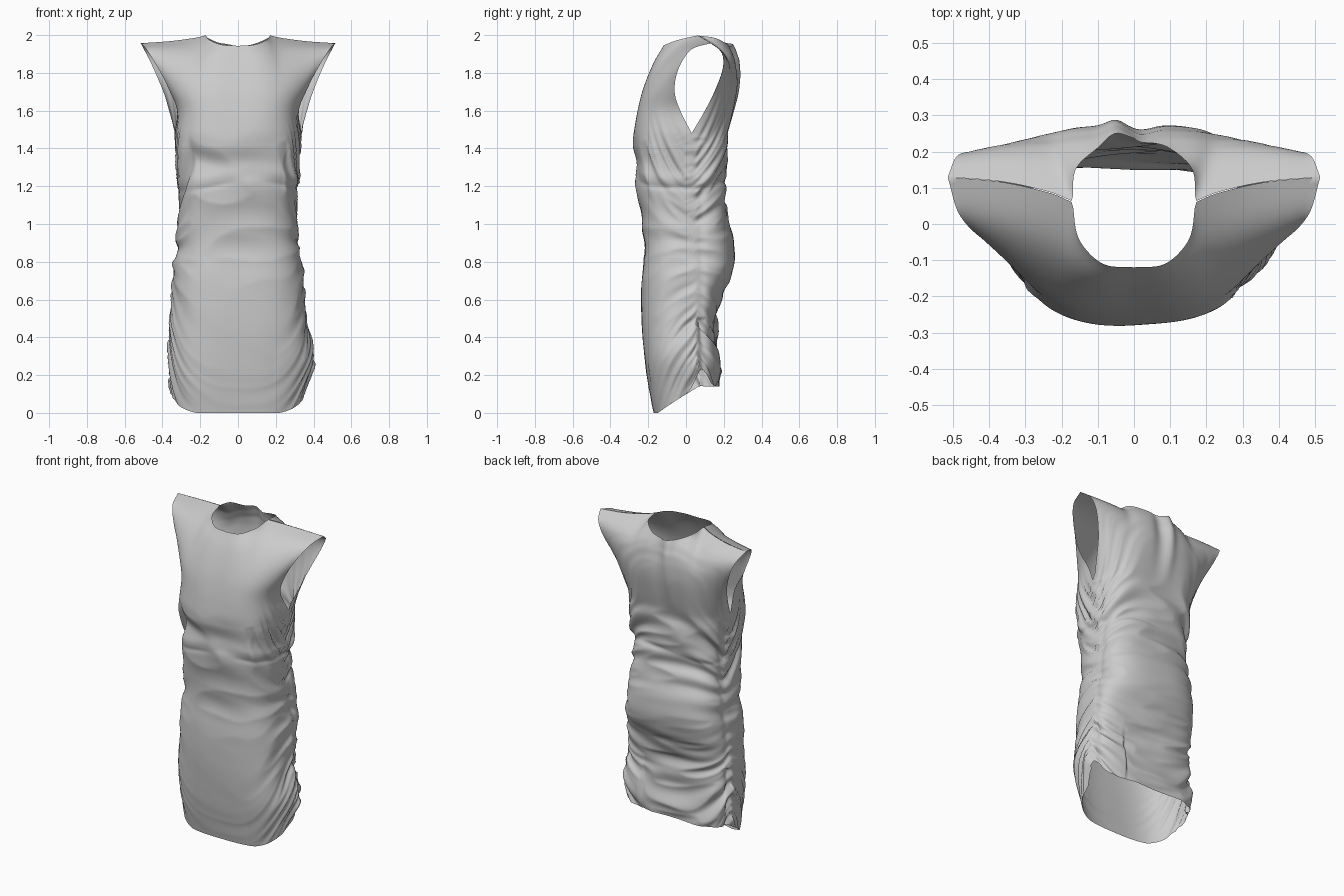
import bpy, bmesh, math
from mathutils import Vector, noise

if "Cube" in bpy.data.objects:
    bpy.data.objects.remove(bpy.data.objects["Cube"])

N = 44  # columns per quarter turn
SQ = .69  # squareness of the cross-section


def curve(rows, k):
    """Smooth interpolation through rows of (key, values...)."""
    k = min(max(k, rows[0][0]), rows[-1][0])
    i = 0
    while i < len(rows) - 2 and k > rows[i + 1][0]:
        i += 1

    def tangent(j):
        a, b = rows[max(j - 1, 0)], rows[min(j + 1, len(rows) - 1)]
        return [(q - p) / (b[0] - a[0]) for p, q in zip(a[1:], b[1:])]
    a, b = rows[i], rows[i + 1]
    h = b[0] - a[0]
    t = (k - a[0]) / h
    out = [(2*t**3 - 3*t*t + 1)*p + (t**3 - 2*t*t + t)*h*m + (3*t*t - 2*t**3)*q + (t**3 - t*t)*h*n
           for p, q, m, n in zip(a[1:], b[1:], tangent(i), tangent(i + 1))]
    return Vector(out)


# Body profile: height, half width, front y, back y
BODY = [(0, .335, -.172, .17), (.2, .36, -.208, .182), (.4, .362, -.23, .16), (.6, .352, -.238, .18),
        (.72, .345, -.235, .235), (.85, .328, -.222, .258), (1, .315, -.232, .232), (1.12, .308, -.252, .2),
        (1.2, .308, -.262, .2), (1.32, .318, -.257, .205), (1.4, .325, -.277, .215), (1.48, .33, -.277, .22)]
# Fold depth: height, front centre, back centre, sides
FOLDS = [(0, 0, .006, .005), (.2, .002, .018, .02), (.45, .002, .018, .022), (.65, .003, .006, .016),
         (.85, .010, .003, .012), (1.05, .010, .008, .016), (1.2, .018, .018, .02), (1.35, .02, .02, .02),
         (1.48, .004, .018, .012), (1.6, 0, .01, .002), (1.8, 0, .004, 0), (2, 0, .002, 0)]
# Bodice edges: centre line, armhole edge, neckline, guide handles for a rounded shoulder
FRONT = ([(0, 0, -.277, 1.48), (.25, 0, -.255, 1.6), (.5, 0, -.222, 1.72), (.75, 0, -.175, 1.84), (1, 0, -.12, 1.943)],
         [(0, .33, .03, 1.48), (.22, .322, -.03, 1.6), (.42, .36, -.06, 1.7), (.66, .42, -.04, 1.82),
          (.86, .485, .03, 1.925), (1, .515, .13, 1.957)],
         [(0, 0, -.12, 1.943), (.2, .09, -.108, 1.95), (.33, .153, -.04, 1.975), (.45, .17, .06, 1.998)],
         Vector((.19, -.08, 1.955)), Vector((.36, .09, 1.985)))
BACK = ([(0, 0, .22, 1.48), (.25, 0, .247, 1.6), (.5, 0, .266, 1.72), (.75, 0, .263, 1.84), (1, 0, .245, 1.94)],
        [(0, .33, .03, 1.48), (.25, .365, .1, 1.6), (.45, .395, .15, 1.7), (.7, .45, .195, 1.83),
         (.86, .49, .187, 1.91), (1, .515, .13, 1.957)],
        [(0, 0, .24, 1.94), (.2, .09, .21, 1.955), (.33, .16, .15, 1.985), (.45, .17, .06, 1.998)],
        Vector((.2, .24, 1.955)), Vector((.36, .16, 1.985)))
SHOULDER = [(.45, .17, .06, 1.998), (.55, .23, .085, 1.985), (.75, .36, .115, 1.968), (1, .515, .13, 1.957)]


def ring(phi, z):
    a, yf, yb = curve(BODY, z)
    s, c = math.sin(phi), math.cos(phi)
    x = math.copysign(abs(s) ** SQ, s) * a if abs(s) > 1e-9 else 0
    reach = (.03 - yf) if c > 0 else (yb - .03)
    y = .03 - math.copysign(abs(c) ** SQ, c) * reach if abs(c) > 1e-9 else .03
    return Vector((x, y, z))


def body(u, v):
    phi = u * 2 * math.pi
    p = ring(phi, .1)
    hem = min(max(.6 * (p.y + .165), 0), .14)
    if p.x > 0:
        hem += .09 * math.exp(-((p.y - .08) / .04) ** 2)
    return ring(phi, hem + (1.48 - hem) * v)


def panel(edges, back):
    centre, armhole, neck, h1, h2 = edges

    def top(t):
        return curve(neck, t) if t <= .45 else curve(SHOULDER, t)

    def guide(t):
        r = 1 - t
        return top(0) * r**3 + h1 * 3 * r * r * t + h2 * 3 * r * t * t + top(1) * t**3

    def fn(u, s):
        t = abs(2 * u - 1)
        phi = t * math.pi / 2
        b = ring(math.pi - phi if back else phi, 1.48)
        g = guide(t)
        p = (b * (1 - s) + g * s + (top(t) - g) * s**5 + curve(centre, s) * (1 - t) + curve(armhole, s) * t
             - ring(math.pi if back else 0, 1.48) * (1 - s) * (1 - t) - top(0) * s * (1 - t)
             - ring(math.pi / 2, 1.48) * (1 - s) * t - top(1) * s * t)
        if (u < .5) != back:
            p.x = -p.x
        return p
    return fn


def grid(bm, fn, nu, nv):
    vs = [[bm.verts.new(fn(i / nu, j / nv)) for i in range(nu + 1)] for j in range(nv + 1)]
    for j in range(nv):
        for i in range(nu):
            bm.faces.new((vs[j][i], vs[j][i + 1], vs[j + 1][i + 1], vs[j + 1][i]))


def fold(co):
    """Gathered cloth: folds fan out from the side seams."""
    x, y, z = co
    g = min(max(1 - abs(y - .05) / .26, 0), 1)
    f, b, s = curve(FOLDS, z)
    w = min(max((y + .05) / .2, 0), 1)
    amp = (f + (b - f) * w) * (1 - g) + s * g
    h = z - .65 * (z - .85) * (1 - g) + .05 * x
    n = noise.noise(Vector((x * 2.8, y * 3, h * 16)))
    n2 = .45 - 2 * abs(noise.noise(Vector((x * 3 + 7, y * 4, h * 18 + 3))))
    d = amp * (1.2 * n + .8 * n2)
    # waist seam, broken up along its length
    seam = 1.2 + .025 * math.sin(x * 8 + 1)
    part = .5 + noise.noise(Vector((x * 5, y * 5, 4)))
    d -= .008 * part * math.exp(-((z - seam) / .014) ** 2)
    d += .008 * part * math.exp(-((z - seam - .05) / .03) ** 2)
    # lower side flare on one side, soft crease at the side seams
    if x > .2:
        d += .045 * g * math.exp(-((z - .29) / .12) ** 2)
    if z < 1.45:
        d -= (.02 if z < .5 else .006) * math.exp(-((y - .08) / .022) ** 2)
    # pinched fold running down from the back neckline
    if y > .12 and z > 1.5:
        fall = min((z - 1.5) / .35, 1)
        d += fall * (.022 * math.exp(-((x + .05) / .035) ** 2) - .014 * math.exp(-((x - .02) / .04) ** 2))
    return d


# Dress shell: skirt and waist tube, front and back bodice panels
bm = bmesh.new()
grid(bm, body, 4 * N, 150)
grid(bm, panel(FRONT, False), 2 * N, 44)
grid(bm, panel(BACK, True), 2 * N, 44)
bmesh.ops.remove_doubles(bm, verts=bm.verts, dist=2e-4)
bmesh.ops.recalc_face_normals(bm, faces=bm.faces)
if sum(f.normal.dot(f.calc_center_median() - Vector((0, .03, f.calc_center_median().z))) for f in bm.faces) < 0:
    bmesh.ops.reverse_faces(bm, faces=bm.faces)

# Soften the shoulder ridge and the join above the waist tube
soft = [v for v in bm.verts if v.co.z > 1.42 and not v.is_boundary]
for _ in range(14):
    bmesh.ops.smooth_vert(bm, verts=soft, factor=.5, use_axis_x=True, use_axis_y=True, use_axis_z=True)

# Push the folds into the cloth
bm.normal_update()
moves = [(v, v.normal * fold(v.co)) for v in bm.verts]
for v, m in moves:
    v.co += Vector((m.x, m.y, m.z * .6))
low = min(v.co.z for v in bm.verts)
for v in bm.verts:
    v.co.z -= low

me = bpy.data.meshes.new("dress")
bm.to_mesh(me)
bm.free()
dress = bpy.data.objects.new("dress", me)
bpy.context.collection.objects.link(dress)
for p in me.polygons:
    p.use_smooth = True
